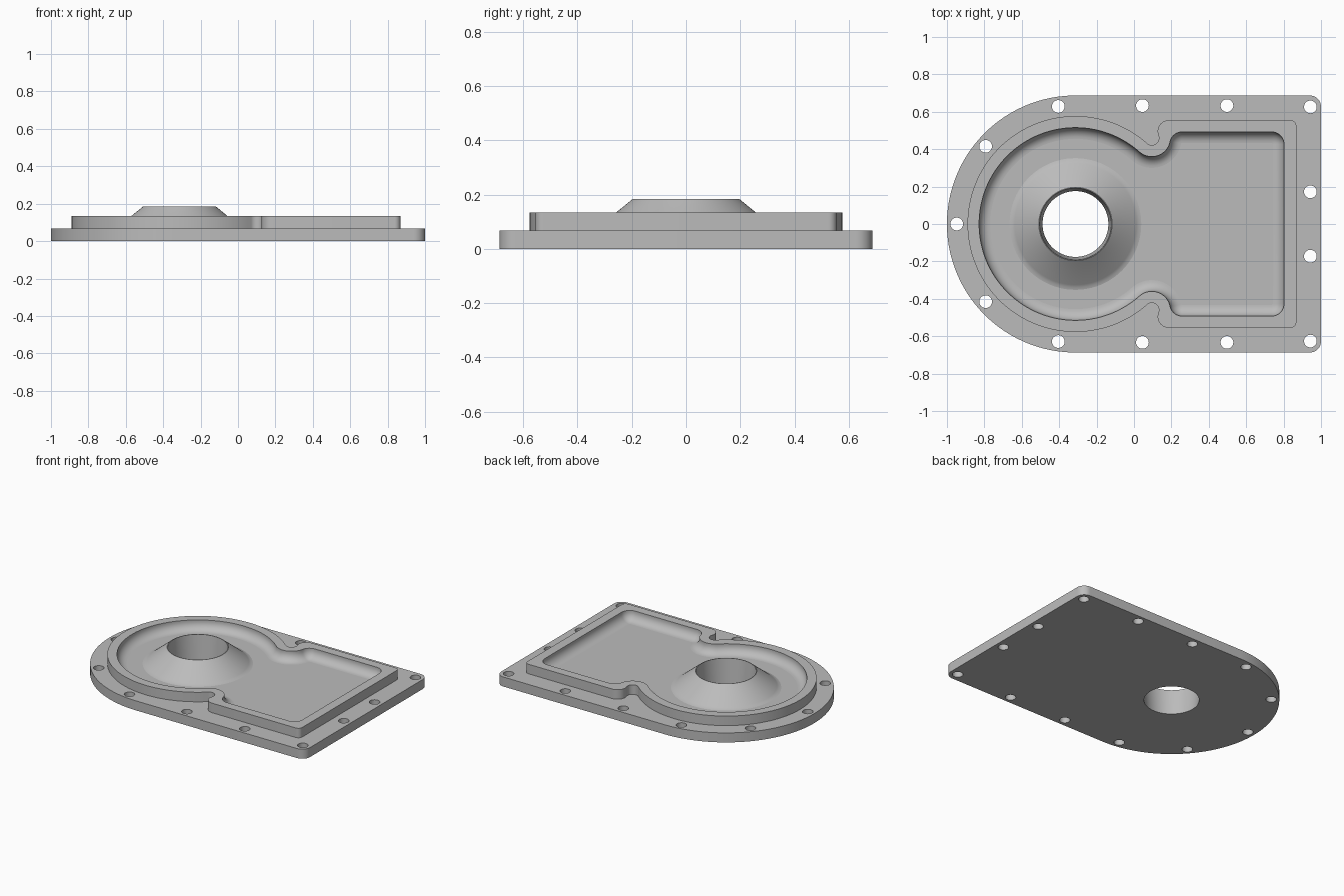
import bpy, bmesh
from math import sin, cos, radians, degrees, atan2, sqrt, pi

cube = bpy.data.objects.get("Cube")
if cube:
    bpy.data.objects.remove(cube, do_unlink=True)

grey = bpy.data.materials.new("cast_grey")
grey.use_nodes = True
GREY = (0.5, 0.5, 0.5, 1)
grey.diffuse_color = GREY
grey.node_tree.nodes["Principled BSDF"].inputs["Base Color"].default_value = GREY

CX = -0.313       # centre of the round end and bore
PLATE = 0.067     # flange thickness
RIM = 0.134       # rim top
TOP = 0.184       # boss top
BORE_LOW, BORE_TOP = 0.176, 0.192


def arc(cx, cy, r, a0, a1, n):
    """Points on an arc from a0 to a1 degrees."""
    angles = [radians(a0 + (a1 - a0) * i / n) for i in range(n + 1)]
    return [(cx + r * cos(a), cy + r * sin(a)) for a in angles]


def circle(cx, cy, r, n):
    return arc(cx, cy, r, 0, 360, n)[:-1]


def mirrored(upper):
    """Close a half outline that starts on the x axis."""
    return upper + [(x, -y) for x, y in reversed(upper[1:])]


def chamber(big, neck, corner, right, end_corner, top, inset=0.0):
    """Round chamber joined to a square one through a rounded neck."""
    nx, ny = 0.095, 0.46
    theta = degrees(atan2(ny, nx - CX))
    cy = top - corner
    cx = nx + sqrt((neck + corner) ** 2 - (cy - ny) ** 2)
    touch = degrees(atan2(cy - ny, cx - nx))
    pts = arc(CX, 0, big - inset, 180, theta, 48)
    pts += arc(nx, ny, neck + inset, theta + 180, touch + 360, 20)[1:]
    pts += arc(cx, cy, corner - inset, touch + 180, 90, 12)[1:]
    pts += arc(right - end_corner, top - end_corner, end_corner - inset, 90, 0, 10)
    return mirrored(pts)


def finish(bm, name):
    bmesh.ops.recalc_face_normals(bm, faces=bm.faces[:])
    mesh = bpy.data.meshes.new(name)
    bm.to_mesh(mesh)
    bm.free()
    mesh.materials.append(grey)
    obj = bpy.data.objects.new(name, mesh)
    bpy.context.collection.objects.link(obj)
    bpy.ops.object.select_all(action='DESELECT')
    obj.select_set(True)
    bpy.context.view_layer.objects.active = obj
    bpy.ops.object.shade_smooth_by_angle(angle=radians(30))
    return obj


def ring(bm, pts, z):
    return [bm.verts.new((x, y, z)) for x, y in pts]


def bridge(bm, a, b):
    n = len(a)
    for i in range(n):
        j = (i + 1) % n
        bm.faces.new((a[i], a[j], b[j], b[i]))


def loft_closed(name, sections):
    """Skin a loop of (outline, z) sections, last joined to first."""
    bm = bmesh.new()
    rings = [ring(bm, pts, z) for pts, z in sections]
    for i, r in enumerate(rings):
        bridge(bm, r, rings[(i + 1) % len(rings)])
    return finish(bm, name)


def slab(name, outlines, z0, z1):
    """Flat plate; each outline is a (bottom, top) pair, the first is the outside."""
    bm = bmesh.new()
    caps = {0: [], 1: []}
    for low, high in outlines:
        pair = (ring(bm, low, z0), ring(bm, high, z1))
        bridge(bm, *pair)
        for side, r in enumerate(pair):
            caps[side] += [bm.edges.get((r[i - 1], r[i])) for i in range(len(r))]
    for edges in caps.values():
        bmesh.ops.triangle_fill(bm, use_beauty=True, edges=edges, normal=(0, 0, 1))
    return finish(bm, name)


# Flange plate: round left end, square right end, bolt holes and tapered bore
outer = mirrored(arc(CX, 0, 0.687, 180, 90, 48) + arc(0.94, 0.627, 0.06, 90, 0, 10))
bolts = [(CX + 0.635 * cos(a), 0.635 * sin(a))
         for a in (pi + radians(40.85) * k for k in range(-2, 3))]
for side in (-1, 1):
    bolts += [(x, side * 0.633) for x in (0.045, 0.497)]
    bolts += [(0.943, side * y) for y in (0.172, 0.626)]
bore_mid = BORE_LOW + (BORE_TOP - BORE_LOW) * PLATE / TOP
outlines = [(outer, outer)]
outlines += [(circle(x, y, 0.034, 32),) * 2 for x, y in bolts]
outlines.append((circle(CX, 0, BORE_LOW, 96), circle(CX, 0, bore_mid, 96)))
slab("flange_plate", outlines, 0, PLATE)

# Raised rim: upright outside wall, filleted inside wall
wall = chamber(0.577, 0.038, 0.06, 0.868, 0.03, 0.555)
sections = [(wall, PLATE), (wall, RIM)]
FILLET = 0.06


def pocket(inset):
    return chamber(0.515, 0.1, 0.065, 0.802, 0.065, 0.492, inset)


sections.append((pocket(0), RIM))
for i in range(9):
    t = pi / 2 * i / 8
    sections.append((pocket(FILLET * (1 - cos(t))), PLATE + FILLET * (1 - sin(t))))
loft_closed("raised_rim", sections)

# Conical boss around the bore
profile = [(bore_mid, PLATE), (BORE_TOP, TOP), (0.196, TOP),
           (0.325, 0.079), (0.338, 0.071), (0.352, PLATE)]
loft_closed("bore_boss", [(circle(CX, 0, r, 96), z) for r, z in profile])
